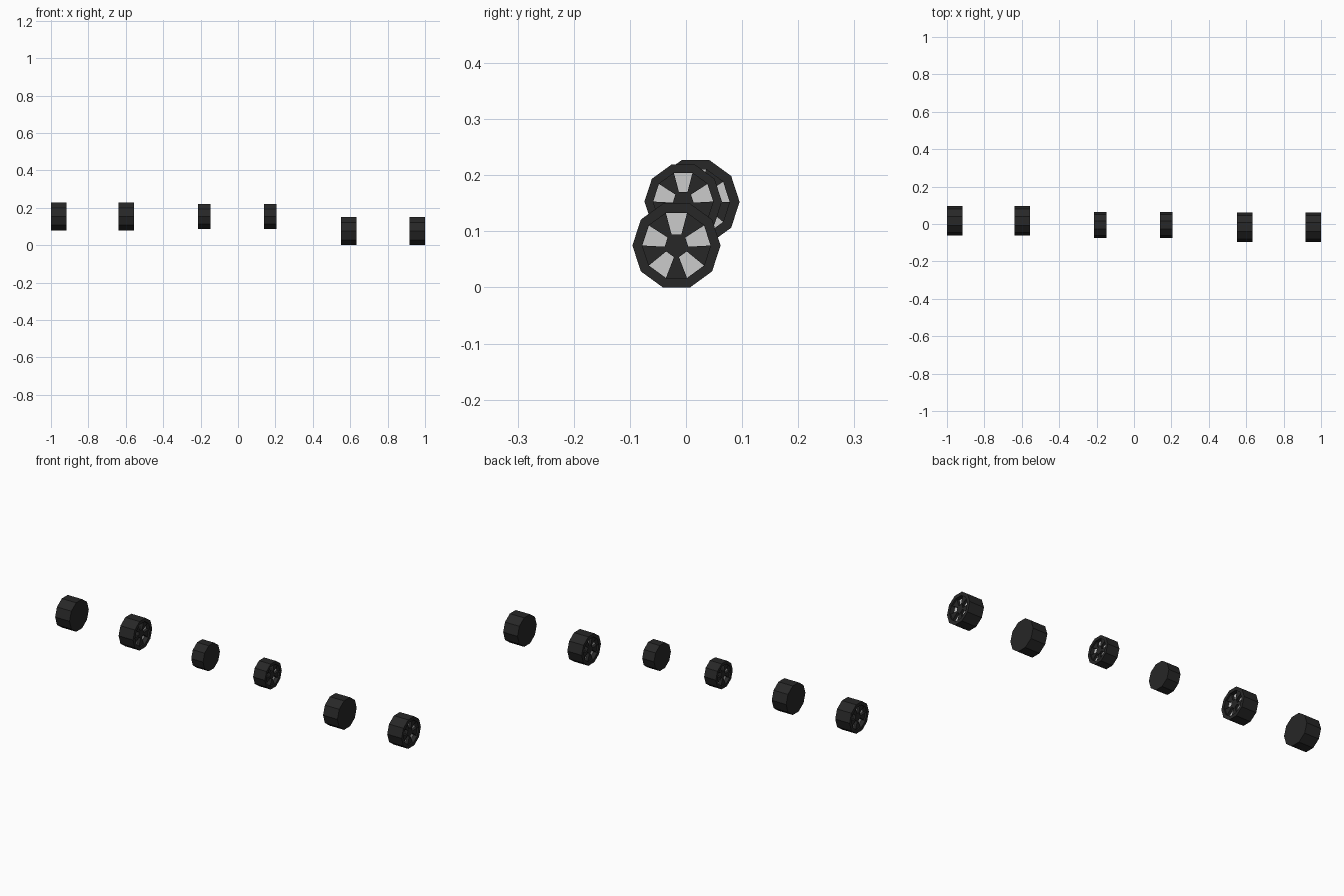
import bpy, bmesh
from math import sin, cos, radians

if "Cube" in bpy.data.objects:
    bpy.data.objects.remove(bpy.data.objects["Cube"])

rubber = bpy.data.materials.new("dark_rubber")
rubber.diffuse_color = (0.02, 0.02, 0.02, 1)
rubber.use_nodes = True
rubber.node_tree.nodes["Principled BSDF"].inputs["Base Color"].default_value = rubber.diffuse_color


def finish(name, bm, loc, mat=None):
    bmesh.ops.recalc_face_normals(bm, faces=bm.faces[:]) if mat else None
    me = bpy.data.meshes.new(name)
    bm.to_mesh(me)
    bm.free()
    ob = bpy.data.objects.new(name, me)
    ob.location = loc
    if mat:
        me.materials.append(mat)
    bpy.context.collection.objects.link(ob)


def ring(bm, x, r, half=18):
    # ten points, paired around the five window directions (first one straight up)
    return [bm.verts.new((x, r * cos(radians(a)), r * sin(radians(a))))
            for k in range(5) for a in (90 + 72 * k - half, 90 + 72 * k + half)]


def bridge(bm, a, b):
    for i in range(10):
        j = (i + 1) % 10
        bm.faces.new((a[i], a[j], b[j], b[i]))


def wheel(name, x_out, side, width, y, z, r):
    s = r / 0.0785
    face_x = -side * 0.008 * s           # spoke plane, slightly behind the lip
    floor_x = -side * 0.022 * s          # bottom of the windows
    r_rim, r_hub = 0.0608 * s, 0.0212 * s
    bm = bmesh.new()

    # Tread, closed inner side and outer lip
    back = ring(bm, -side * width, r)
    front = ring(bm, 0, r)
    lip = ring(bm, 0, r_rim)
    rim = ring(bm, face_x, r_rim)
    hub = ring(bm, face_x, r_hub, 24)
    bm.faces.new(back)
    bridge(bm, back, front)
    bridge(bm, front, lip)
    bridge(bm, lip, rim)
    bm.faces.new(hub)

    # Five spokes between five sunken windows
    rim_f = ring(bm, floor_x, r_rim)
    hub_f = ring(bm, floor_x, r_hub, 24)
    for i in range(0, 10, 2):
        j, k = i + 1, (i + 2) % 10
        bm.faces.new((rim[j], rim[k], hub[k], hub[j]))
        top = (rim[i], rim[j], hub[j], hub[i])
        low = (rim_f[i], rim_f[j], hub_f[j], hub_f[i])
        for n in range(4):
            m = (n + 1) % 4
            bm.faces.new((top[n], top[m], low[m], low[n]))
    finish(name + "_tyre", bm, (x_out, y, z), rubber)

    # Grey window floors
    bm = bmesh.new()
    a, b = ring(bm, floor_x, r_rim), ring(bm, floor_x, r_hub, 24)
    for i in range(0, 10, 2):
        quad = [a[i], a[i + 1], b[i + 1], b[i]]
        f = bm.faces.new(quad)
        f.normal_update()
        if f.normal.x * side < 0:
            f.normal_flip()
    finish(name + "_rim_disc", bm, (x_out, y, z))


# name, centre x, half span, width, y, z, radius
for name, cx, span, w, y, z, r in (
        ("rear_wheel", -0.778, 0.222, 0.082, 0.017, 0.1525, 0.0785),
        ("small_wheel", -0.005, 0.21, 0.067, -0.005, 0.153, 0.069),
        ("front_wheel", 0.776, 0.224, 0.082, -0.017, 0.0747, 0.0785)):
    wheel(name + "_left", cx - span, -1, w, y, z, r)
    wheel(name + "_right", cx + span, 1, w, y, z, r)
